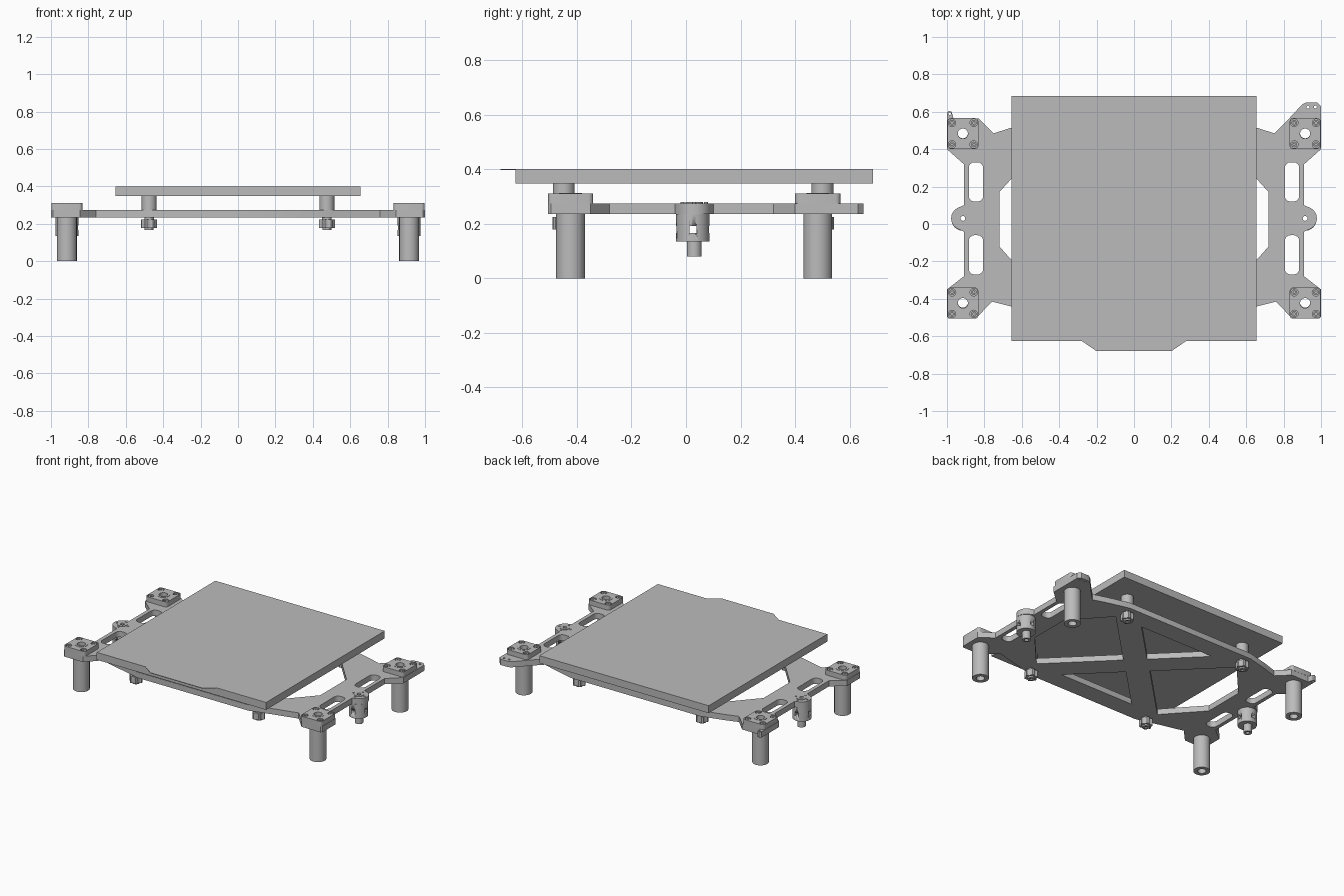
import bpy
import bmesh
from math import cos, sin, pi, radians

cube = bpy.data.objects.get("Cube")
if cube:
    bpy.data.objects.remove(cube, do_unlink=True)

grey = bpy.data.materials.new("plain grey")
grey.use_nodes = True
colour = (0.5, 0.5, 0.5, 1)
grey.diffuse_color = colour
grey.node_tree.nodes["Principled BSDF"].inputs["Base Color"].default_value = colour


def ring(x, y, r, n=32, turn=0.0):
    return [(x + r * cos(2 * pi * i / n + turn), y + r * sin(2 * pi * i / n + turn))
            for i in range(n)]


def rounded(x, y, w, h, r, n=5):
    """Rounded rectangle centred on x, y."""
    pts = []
    for k, (sx, sy) in enumerate([(1, 1), (-1, 1), (-1, -1), (1, -1)]):
        for i in range(n):
            a = pi / 2 * (k + i / (n - 1))
            pts.append((x + sx * (w / 2 - r) + r * cos(a), y + sy * (h / 2 - r) + r * sin(a)))
    return pts


def lobed(x, y, r, depth, lobes=6):
    """Grip outline with notches."""
    pts = []
    for i in range(lobes * 4):
        rr = r if i % 4 < 2 else r - depth
        a = 2 * pi * i / (lobes * 4)
        pts.append((x + rr * cos(a), y + rr * sin(a)))
    return pts


def slab(name, z0, z1, outline, holes=()):
    """Extrude an outline with holes from z0 to z1."""
    curve = bpy.data.curves.new(name, "CURVE")
    curve.dimensions = "2D"
    curve.fill_mode = "BOTH"
    curve.extrude = (z1 - z0) / 2
    for loop in [outline, *holes]:
        spline = curve.splines.new("POLY")
        spline.points.add(len(loop) - 1)
        for point, (x, y) in zip(spline.points, loop):
            point.co = (x, y, 0, 1)
        spline.use_cyclic_u = True
    temp = bpy.data.objects.new(name + "_path", curve)
    bpy.context.collection.objects.link(temp)
    graph = bpy.context.evaluated_depsgraph_get()
    mesh = bpy.data.meshes.new_from_object(temp.evaluated_get(graph))
    bpy.data.objects.remove(temp, do_unlink=True)
    bpy.data.curves.remove(curve)
    bm = bmesh.new()
    bm.from_mesh(mesh)
    bmesh.ops.remove_doubles(bm, verts=bm.verts, dist=1e-5)
    bmesh.ops.translate(bm, verts=bm.verts, vec=(0, 0, (z0 + z1) / 2))
    bmesh.ops.recalc_face_normals(bm, faces=bm.faces)
    bm.to_mesh(mesh)
    bm.free()
    mesh.name = name
    mesh.materials.clear()
    mesh.materials.append(grey)
    obj = bpy.data.objects.new(name, mesh)
    bpy.context.collection.objects.link(obj)
    bpy.ops.object.select_all(action="DESELECT")
    obj.select_set(True)
    bpy.context.view_layer.objects.active = obj
    bpy.ops.object.shade_smooth_by_angle(angle=radians(35))
    return obj


def flip(points):
    return [(-x, y) for x, y in reversed(points)]


SIDES = [("left", 1), ("right", -1)]
MID_Y = 0.03
LEG_X = 0.915

# Carriage outline: one half from front to back, with its own back lug
front = [(0.43, -0.5), (0.5, -0.48), (0.76, -0.415), (0.845, -0.505), (0.99, -0.505),
         (1, -0.495), (1, -0.35), (0.91, -0.28), (0.91, -0.04)]
ear = [(LEG_X + 0.063 * cos(a), MID_Y + 0.063 * sin(a))
       for a in [radians(d) for d in range(-60, 61, 20)]]
back = [(0.91, 0.1), (0.91, 0.32), (1, 0.4)]
rear_edge = [(0.83, 0.565), (0.75, 0.485), (0.655, 0.515), (0.5, 0.555)]
big_lug = [(1, 0.63), (0.98, 0.65), (0.92, 0.65), (0.9, 0.64)]
small_lug = [(1, 0.56), (1, 0.595), (0.99, 0.605), (0.975, 0.6), (0.965, 0.565)]
half = front + ear + back
outline = half + big_lug + rear_edge + flip(half + small_lug + rear_edge)

# Triangular windows, slots, and small holes in the carriage
side_window = [(0.11, 0.025), (0.5, -0.365), (0.72, -0.12), (0.72, 0.17), (0.5, 0.415)]
holes = [[(0, -0.08), (-0.29, -0.37), (0.29, -0.37)],
         [(0, 0.13), (0.29, 0.42), (-0.29, 0.42)],
         ring(0.93, 0.625, 0.008, 12), ring(0.97, 0.625, 0.008, 12),
         ring(-0.985, 0.59, 0.007, 12)]
for _, s in SIDES:
    holes.append(side_window if s > 0 else flip(side_window))
    holes += [rounded(s * 0.845, y, 0.077, 0.21, 0.03) for y in (0.225, -0.165)]
    holes += [ring(s * LEG_X, y, 0.027) for y in (-0.42, 0.485)]
    holes.append(ring(s * LEG_X, MID_Y, 0.013, 20))
slab("carriage_plate", 0.235, 0.275, outline, holes)

# Bed and the thin top sheet with its front tab
BX, BF, BB = 0.655, -0.625, 0.685
slab("bed_plate", 0.348, 0.396, [(-BX, BF), (BX, BF), (BX, BB), (-BX, BB)])
slab("top_sheet", 0.396, 0.4, [(-BX, BF), (-0.28, BF), (-0.2, -0.68), (0.2, -0.68),
                               (0.28, BF), (BX, BF), (BX, BB), (-BX, BB)])

for side, s in SIDES:
    for end, leg_y, post_y in [("front", -0.423, -0.448), ("back", 0.483, 0.5)]:
        tag = f"{end}_{side}"
        x = s * LEG_X
        # Bearing: tube below, square flange with four screw recesses above
        slab("bearing_tube_" + tag, 0, 0.235, ring(x, leg_y, 0.053, 40), [ring(x, leg_y, 0.027)])
        bore = ring(x, leg_y, 0.027)
        square = rounded(x, leg_y, 0.166, 0.166, 0.018)
        spots = [(x + a * 0.058, leg_y + b * 0.058) for a in (-1, 1) for b in (-1, 1)]
        slab("flange_base_" + tag, 0.275, 0.298, square, [bore])
        slab("flange_top_" + tag, 0.298, 0.31, square,
             [bore] + [ring(a, b, 0.02, 20) for a, b in spots])
        for a, b in spots:
            slab("flange_screw_" + tag, 0.298, 0.308, ring(a, b, 0.015, 20),
                 [ring(a, b, 0.007, 6)])
        slab("bore_rim_" + tag, 0.31, 0.312, ring(x, leg_y, 0.042), [bore])
        # Bed spacer and levelling knob
        px = s * 0.475
        slab("bed_spacer_" + tag, 0.275, 0.348, ring(px, post_y, 0.04))
        slab("knob_neck_" + tag, 0.222, 0.235, ring(px, post_y, 0.026, 24))
        slab("knob_grip_" + tag, 0.178, 0.224, lobed(px, post_y, 0.043, 0.009))
        slab("knob_end_" + tag, 0.168, 0.178, ring(px, post_y, 0.024, 24),
             [ring(px, post_y, 0.012, 6)])

    # Lead nut housing under the ear, with cross holes
    x = s * LEG_X
    bore = ring(x, MID_Y, 0.013, 20)
    housing = slab("nut_housing_" + side, 0.135, 0.235, ring(x, MID_Y - 0.005, 0.061, 40), [bore])
    for k, (w, h) in enumerate([(0.2, 0.026), (0.026, 0.2)]):
        cutter = slab(f"cross_cutter_{k}_{side}", 0.166, 0.192,
                      rounded(x, MID_Y - 0.005, w, h, 0.004))
        cutter.hide_render = True
        cutter.hide_set(True)
        cut = housing.modifiers.new("cross hole", "BOOLEAN")
        cut.operation = "DIFFERENCE"
        cut.solver = "EXACT"
        cut.object = cutter
    slab("nut_stub_" + side, 0.08, 0.135, ring(x, MID_Y, 0.027), [bore])
    slab("nut_flange_" + side, 0.275, 0.279, ring(x, MID_Y, 0.032), [bore])
    for k in range(4):
        a = k * pi / 2
        slab(f"nut_screw_{k}_{side}", 0.275, 0.279,
             ring(x + 0.043 * cos(a), MID_Y + 0.043 * sin(a), 0.007, 12))
